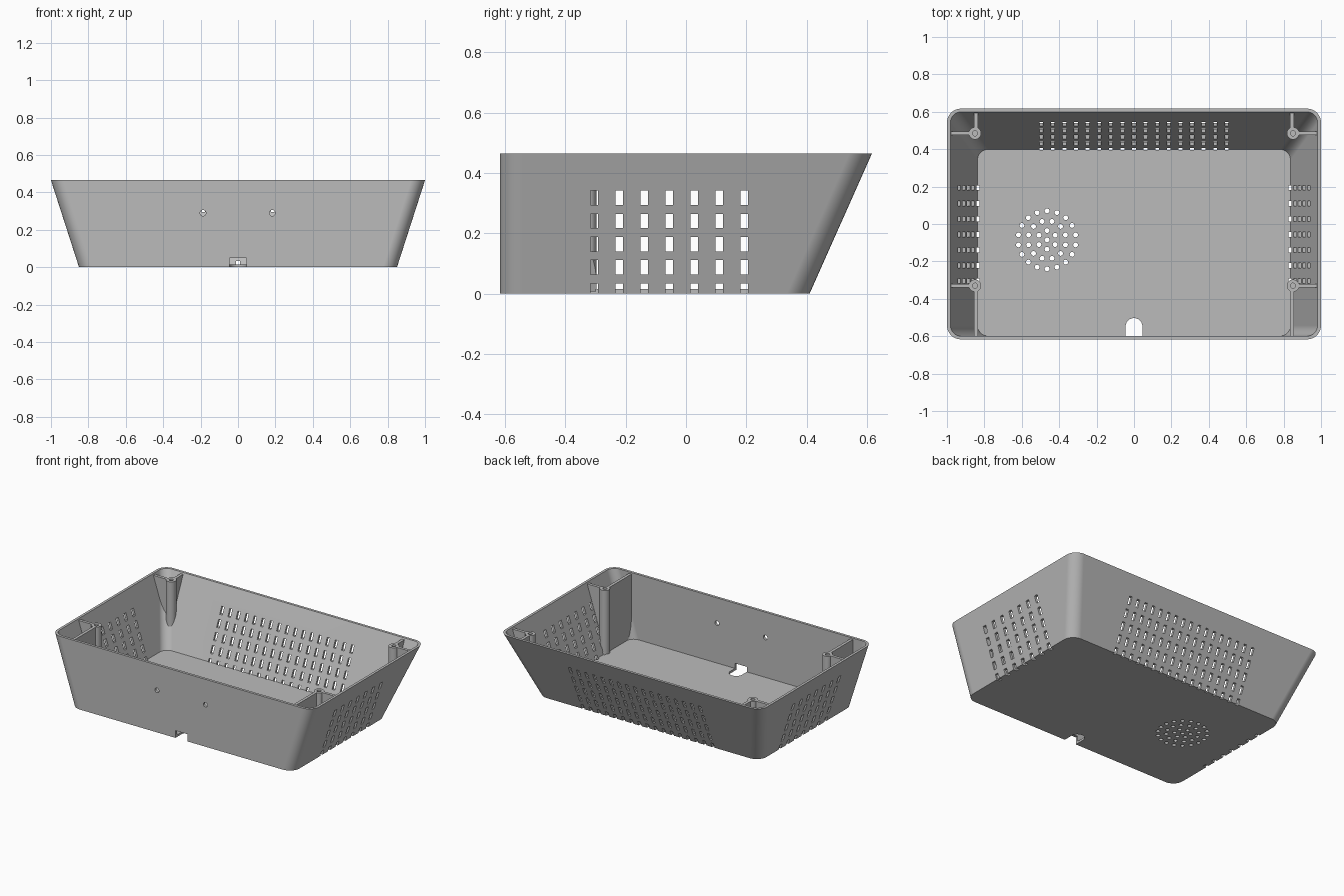
import bpy, bmesh, math
from mathutils import Matrix, Vector

if "Cube" in bpy.data.objects:
    bpy.data.objects.remove(bpy.data.objects["Cube"])

HEIGHT, WALL, FLOOR = 0.465, 0.018, 0.015

grey = bpy.data.materials.new("light_grey_plastic")
grey.use_nodes = True
grey.diffuse_color = (0.5, 0.5, 0.5, 1)
grey.node_tree.nodes["Principled BSDF"].inputs["Base Color"].default_value = (0.5, 0.5, 0.5, 1)


def make(name, bm):
    bmesh.ops.recalc_face_normals(bm, faces=bm.faces)
    mesh = bpy.data.meshes.new(name)
    bm.to_mesh(mesh)
    bm.free()
    mesh.materials.append(grey)
    ob = bpy.data.objects.new(name, mesh)
    bpy.context.collection.objects.link(ob)
    return ob


def box(bm, x0, x1, y0, y1, z0, z1):
    size = Matrix.Diagonal((x1 - x0, y1 - y0, z1 - z0, 1))
    centre = Matrix.Translation(((x0 + x1) / 2, (y0 + y1) / 2, (z0 + z1) / 2))
    bmesh.ops.create_cube(bm, size=1, matrix=centre @ size)


def cylinder(bm, centre, radius, depth, sides=20, turn=Matrix()):
    bmesh.ops.create_cone(bm, cap_ends=True, segments=sides, radius1=radius, radius2=radius,
                          depth=depth, matrix=Matrix.Translation(centre) @ turn)


def rounded_outline(z, inset, segments=8):
    """Rounded rectangle of the tray at height z; only the front stays upright."""
    t = z / HEIGHT
    half = 0.85 + 0.15 * t - inset
    front, back = -0.617 + inset, 0.41 + 0.207 * t - inset
    r = 0.075 - inset
    points = []
    for quarter, (sx, y) in enumerate([(1, back - r), (-1, back - r), (-1, front + r), (1, front + r)]):
        for i in range(segments + 1):
            a = math.pi / 2 * (quarter + i / segments)
            points.append(Vector((sx * (half - r) + r * math.cos(a), y + r * math.sin(a), z)))
    return points


def prism(bm, lower, upper):
    a = [bm.verts.new(p) for p in lower]
    b = [bm.verts.new(p) for p in upper]
    bm.faces.new(a)
    bm.faces.new(b)
    for i in range(len(a)):
        j = (i + 1) % len(a)
        bm.faces.new((a[i], a[j], b[j], b[i]))


def tray_solid(name, inset, z0, z1):
    bm = bmesh.new()
    prism(bm, rounded_outline(z0, inset), rounded_outline(z1, inset))
    return make(name, bm)


def combine(ob, cutter, operation="DIFFERENCE"):
    cutter.hide_render = True
    mod = ob.modifiers.new(cutter.name, "BOOLEAN")
    mod.object, mod.operation, mod.solver = cutter, operation, "EXACT"
    bpy.context.view_layer.objects.active = ob
    bpy.ops.object.modifier_apply(modifier=mod.name)
    bpy.data.objects.remove(cutter)


def finish(ob):
    bpy.ops.object.select_all(action="DESELECT")
    ob.select_set(True)
    bpy.context.view_layer.objects.active = ob
    bpy.ops.object.shade_smooth_by_angle(angle=math.radians(30))
    ob.modifiers.new("even_shading", "WEIGHTED_NORMAL").keep_sharp = True


# Hollow tray with sloping sides and back
tray = tray_solid("tray_shell", 0, 0, HEIGHT)
combine(tray, tray_solid("cavity", WALL, FLOOR, 0.6))

# Ventilation slots in the sides and back
bm = bmesh.new()
for row in range(5):
    z = 0.01 + 0.077 * row
    for col in range(7):
        y = -0.305 + 0.083 * col
        for x0, x1 in ((0.826, 1.1), (-1.1, -0.826)):
            box(bm, x0, x1, y - 0.0125, y + 0.0125, z - 0.024, z + 0.024)
    for col in range(17):
        x = 0.062 * (col - 8)
        box(bm, x - 0.01, x + 0.01, 0.396, 0.75, z - 0.024, z + 0.024)
combine(tray, make("slot_cutter", bm))

# Round speaker grille in the floor and two holes in the front
bm = bmesh.new()
for count, radius, offset in ((1, 0, 0), (6, 0.05, 90), (12, 0.102, 15), (18, 0.155, 10)):
    for i in range(count):
        a = math.radians(offset) + math.tau * i / count
        cylinder(bm, (-0.465 + radius * math.cos(a), -0.085 + radius * math.sin(a), 0), 0.013, 0.1, 16)
for x in (-0.187, 0.183):
    cylinder(bm, (x, -0.61, 0.29), 0.016, 0.1, 20, Matrix.Rotation(math.pi / 2, 4, "X"))
combine(tray, make("hole_cutter", bm))

# Cable notch with a rounded end
bm = bmesh.new()
outline = [(-0.045, -0.7), (0.045, -0.7)]
outline += [(0.045 * math.cos(math.pi * i / 12), -0.548 + 0.045 * math.sin(math.pi * i / 12)) for i in range(13)]
prism(bm, [(x, y, -0.05) for x, y in outline], [(x, y, 0.05) for x, y in outline])
combine(tray, make("notch_cutter", bm))
finish(tray)

# Screw posts and the ribs tying them to the walls
post_bm, pilot_bm, rib_bm = bmesh.new(), bmesh.new(), bmesh.new()
TOP = 0.455
for side in (-1, 1):
    for y, end in ((0.485, 0.7), (-0.33, -0.7)):
        cylinder(post_bm, (side * 0.85, y, TOP / 2), 0.033, TOP, 24)
        cylinder(pilot_bm, (side * 0.85, y, TOP), 0.014, 0.4, 16)
        x0, x1 = sorted((side * 0.877, side * 1.1))
        box(rib_bm, x0, x1, y - 0.01, y + 0.01, 0, TOP)
        y0, y1 = sorted((y + math.copysign(0.027, end), end))
        x = side * 0.845
        box(rib_bm, x - 0.01, x + 0.01, y0, y1, 0, TOP)
posts, ribs = make("screw_posts", post_bm), make("support_ribs", rib_bm)
combine(posts, make("pilot_cutter", pilot_bm))
for part in (posts, ribs):
    combine(part, tray_solid("clip_volume", WALL * 0.6, FLOOR * 0.5, 0.6), "INTERSECT")
    finish(part)
